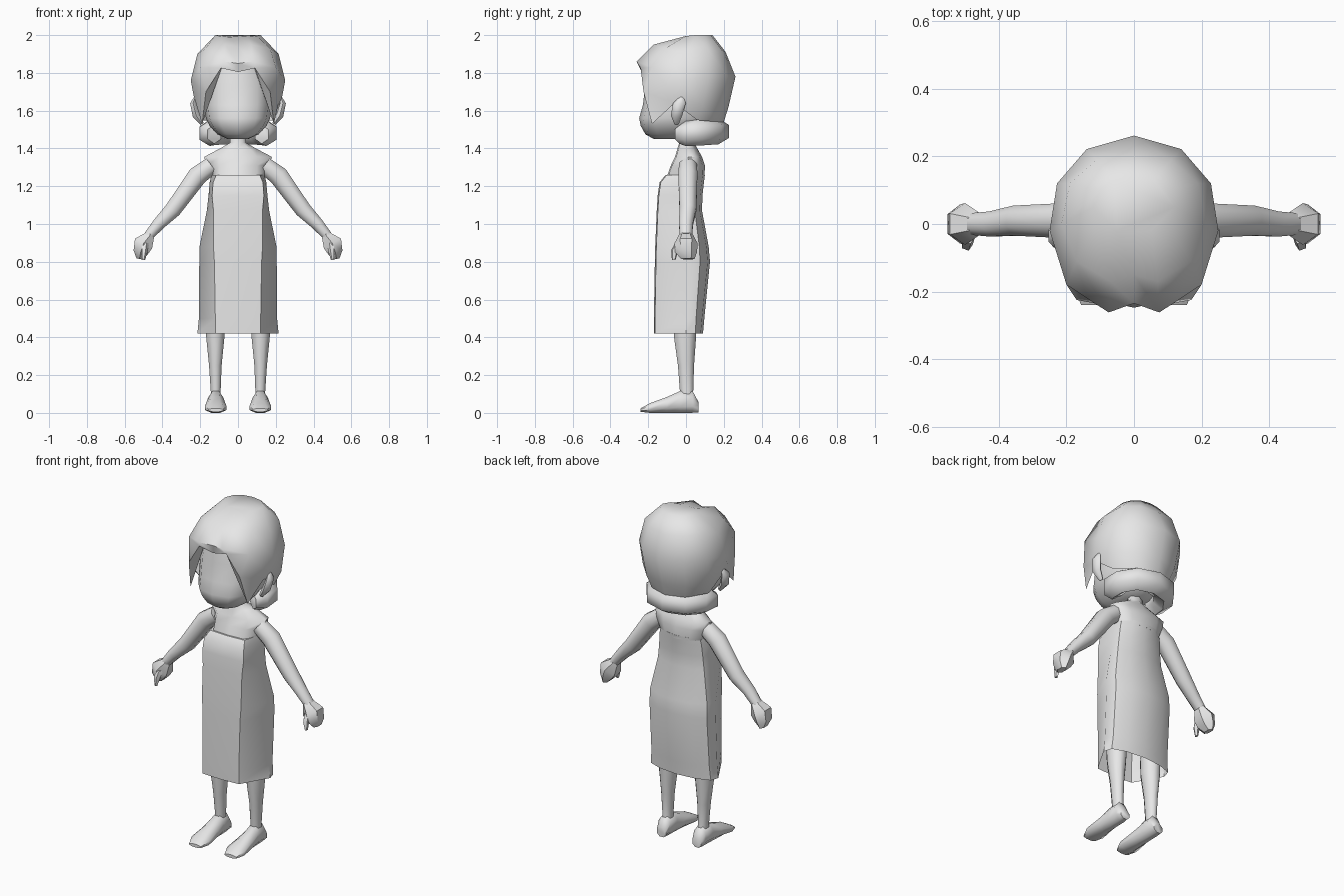
import bpy, bmesh, math
from mathutils import Vector

GREY = bpy.data.materials.new("plain grey")
GREY.diffuse_color = (0.8, 0.8, 0.8, 1)


def loft(name, rings, caps=(True, True), angle=50):
    """Skin a list of closed rings into one object."""
    bm = bmesh.new()
    loops = [[bm.verts.new(p) for p in r] for r in rings]
    n = len(loops[0])
    for a, b in zip(loops, loops[1:]):
        for i in range(n):
            j = (i + 1) % n
            bm.faces.new((a[i], a[j], b[j], b[i]))
    for use, ring in zip(caps, (loops[0], loops[-1])):
        if use:
            bm.faces.new(ring)
    bmesh.ops.recalc_face_normals(bm, faces=bm.faces)
    me = bpy.data.meshes.new(name)
    bm.to_mesh(me)
    bm.free()
    me.materials.append(GREY)
    ob = bpy.data.objects.new(name, me)
    bpy.context.collection.objects.link(ob)
    bpy.ops.object.select_all(action='DESELECT')
    ob.select_set(True)
    bpy.context.view_layer.objects.active = ob
    bpy.ops.object.shade_smooth_by_angle(angle=math.radians(angle))
    return ob


def mirrored(ob):
    m = ob.modifiers.new("mirror", 'MIRROR')
    m.use_clip = False
    m.use_mirror_merge = False


def sym(half):
    """Close a half outline (front centre to back centre) across x = 0."""
    return list(half) + [(-p[0], p[1], p[2]) for p in reversed(half[1:-1])]


def tube(name, path, hint, n=8, angle=60, floor=None):
    """path: (x, y, z, radius across, radius along hint)"""
    pts = [Vector(p[:3]) for p in path]
    hint = Vector(hint)
    rings = []
    for i, p in enumerate(path):
        t = pts[min(i + 1, len(pts) - 1)] - pts[max(i - 1, 0)]
        side = t.cross(hint).normalized()
        ring = []
        for k in range(n):
            a = 2 * math.pi * (k + 0.5) / n
            q = pts[i] + side * (p[3] * math.cos(a)) + hint * (p[4] * math.sin(a))
            if floor is not None:
                q.z = max(q.z, floor)
            ring.append(q)
        rings.append(ring)
    return loft(name, rings, angle=angle)


def body_ring(z, w, yf, ys, yb, f):
    """Flat front panel, pointed side, rounded back."""
    return sym([(0, yf, z), (f, yf + .006, z), (w, ys, z), (w * .93, ys + (yb - ys) * .55, z),
                (w * .55, yb - .012, z), (0, yb, z)])


# Dress, open at the hem
loft("dress", [body_ring(*r) for r in (
    (.42, .215, -.17, .00, .09, .12), (.50, .207, -.17, .00, .097, .12),
    (.80, .205, -.165, .01, .127, .125), (.88, .204, -.163, .01, .12, .13),
    (1.07, .165, -.155, .00, .085, .13), (1.15, .156, -.15, .00, .087, .137),
    (1.22, .15, -.14, .00, .095, .132), (1.26, .14, -.108, .00, .10, .115))],
    caps=(False, True), angle=45)

# Bare shoulders and neck
loft("shoulders", [body_ring(*r) for r in (
    (1.24, .14, -.105, .0, .098, .10), (1.31, .165, -.08, .01, .10, .10),
    (1.355, .18, -.058, .01, .085, .10), (1.40, .095, -.045, .01, .06, .06),
    (1.43, .043, -.036, .0, .045, .025), (1.50, .04, -.036, .0, .04, .025))], angle=60)

# Arms, hands and thumbs
mirrored(tube("arm", [(.14, .01, 1.31, .05, .05), (.215, .01, 1.255, .056, .055),
                      (.345, .01, 1.075, .047, .048), (.42, .0, 1.0, .036, .04),
                      (.475, .0, .935, .028, .035)], (0, 1, 0)))
mirrored(tube("hand", [(.462, 0, .945, .026, .036), (.50, 0, .897, .06, .062),
                       (.515, 0, .85, .045, .058), (.522, .01, .815, .018, .035)],
              (0, 1, 0), n=6, angle=40))
mirrored(tube("thumb", [(.49, -.035, .90, .02, .025), (.495, -.06, .86, .018, .02),
                        (.50, -.065, .81, .008, .01)], (0, 1, 0), n=5))

# Legs and feet
mirrored(tube("leg", [(.12, -.005, .50, .054, .068), (.12, -.005, .40, .052, .063),
                      (.12, .0, .25, .036, .046), (.118, .003, .11, .028, .038),
                      (.118, .01, .06, .03, .04)], (0, 1, 0)))
mirrored(tube("foot", [(.118, .066, .03, .032, .03), (.118, .035, .058, .042, .062),
                       (.118, -.03, .056, .044, .065), (.118, -.10, .042, .052, .046),
                       (.118, -.19, .026, .062, .028), (.118, -.24, .015, .042, .01)],
              (0, 0, 1), floor=0.0))


# Head with a flattened face
def head_ring(z, w, yf, yb):
    c, r = (yf + yb) / 2, (yb - yf) / 2
    half = []
    for k in range(7):
        a = math.pi * k / 6
        s, co = math.sin(a), math.cos(a)
        half.append((w * s ** .8, c - r * math.copysign(abs(co) ** .8, co), z))
    return sym(half)


loft("head", [head_ring(*r) for r in (
    (1.45, .055, -.17, .03), (1.475, .11, -.215, .08), (1.52, .15, -.24, .13),
    (1.56, .17, -.248, .16), (1.63, .178, -.228, .18), (1.74, .178, -.215, .19),
    (1.84, .15, -.20, .17))], angle=60)

# Ears
mirrored(tube("ear", [(.19, -.05, 1.53, .012, .012), (.222, -.05, 1.575, .022, .03),
                      (.238, -.035, 1.64, .018, .034), (.228, -.025, 1.67, .006, .012)],
              (0, 1, 0), n=6))

# Hair cap: crown, upper, widest, fringe line, lower edge with pointed side locks
hair = [
    [(0, -.02, 1.99), (.05, -.02, 1.99), (.10, .0, 1.995), (.12, .05, 2), (.10, .10, 2),
     (.06, .13, 2), (0, .14, 2)],
    [(0, -.15, 1.94), (.07, -.17, 1.95), (.17, -.11, 1.93), (.215, .0, 1.90), (.19, .12, 1.92),
     (.11, .19, 1.92), (0, .21, 1.91)],
    [(0, -.235, 1.85), (.075, -.262, 1.86), (.20, -.18, 1.83), (.25, -.02, 1.76),
     (.228, .12, 1.78), (.14, .222, 1.78), (0, .262, 1.78)],
    [(0, -.235, 1.805), (.09, -.24, 1.825), (.17, -.225, 1.70), (.235, -.06, 1.68),
     (.225, .09, 1.63), (.13, .19, 1.62), (0, .225, 1.62)],
    [(0, -.19, 1.81), (.085, -.19, 1.83), (.19, -.18, 1.53), (.215, -.06, 1.64),
     (.195, .06, 1.55), (.11, .165, 1.54), (0, .20, 1.54)],
]
loft("hair", [sym(r) for r in hair], caps=(True, False), angle=60)

# Rolled curl around the nape
curl = [(.125, -.035, 1.475, .05, .05), (.148, .0, 1.48, .066, .068), (.145, .07, 1.485, .066, .07),
        (.095, .14, 1.49, .066, .07), (0, .168, 1.49, .068, .07)]
tube("hair_roll", curl + [(-c[0],) + c[1:] for c in reversed(curl[:-1])], (0, 0, 1), n=6, angle=60)
